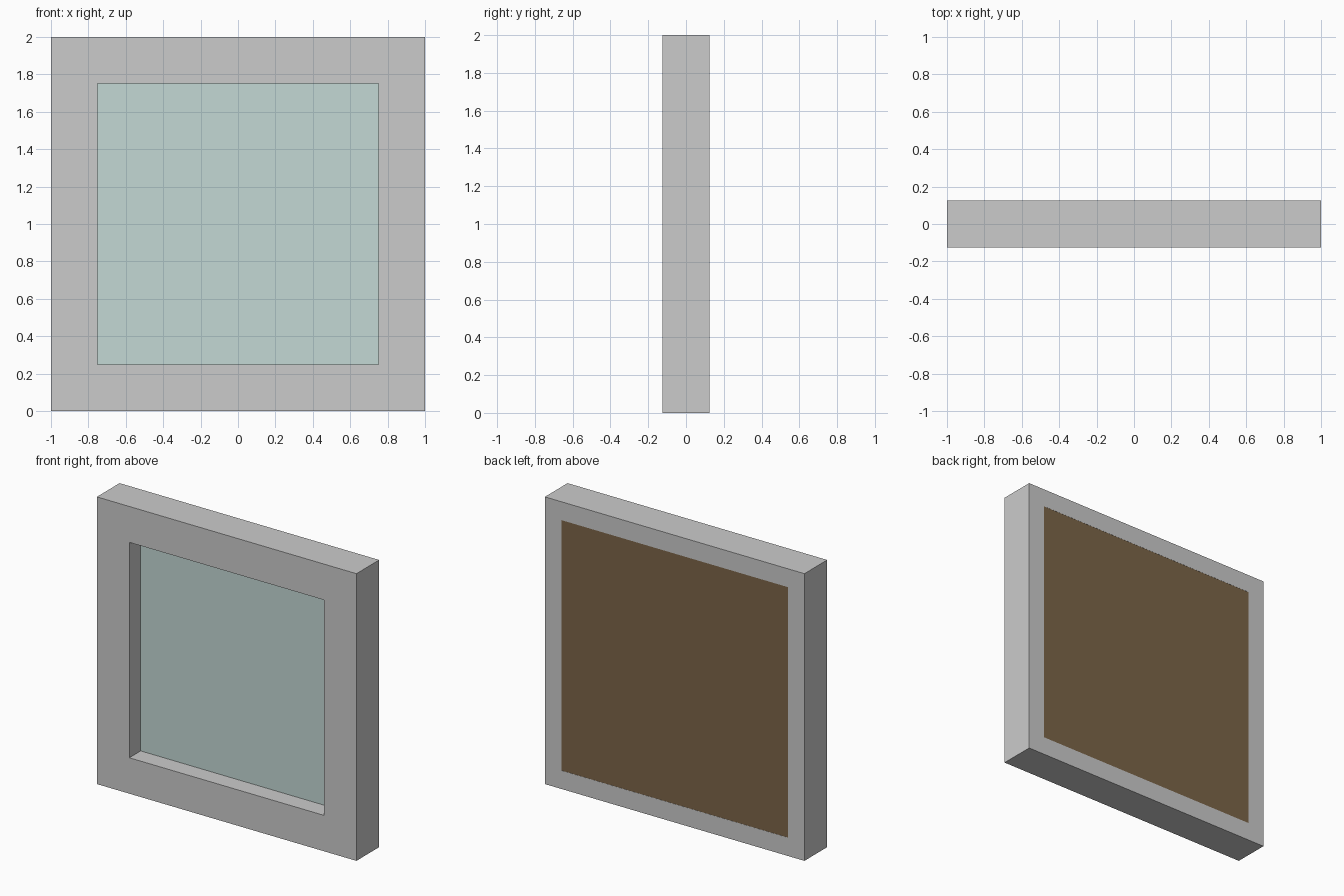
import bpy, bmesh

if "Cube" in bpy.data.objects:
    bpy.data.objects.remove(bpy.data.objects["Cube"])

def colour(obj, name, rgb):
    mat = bpy.data.materials.new(name)
    mat.diffuse_color = (*rgb, 1)
    mat.use_nodes = True
    mat.node_tree.nodes["Principled BSDF"].inputs["Base Color"].default_value = mat.diffuse_color
    obj.data.materials.append(mat)

def link(bm, name):
    bmesh.ops.recalc_face_normals(bm, faces=bm.faces)
    mesh = bpy.data.meshes.new(name)
    bm.to_mesh(mesh)
    bm.free()
    obj = bpy.data.objects.new(name, mesh)
    bpy.context.collection.objects.link(obj)
    return obj

def mitred_frame(name, profile):
    """Sweep a (half width, y) profile around a square centred at z = 1."""
    bm = bmesh.new()
    corners = [(-1, -1), (1, -1), (1, 1), (-1, 1)]
    rings = [[bm.verts.new((sx * h, y, 1 + sz * h)) for h, y in profile]
             for sx, sz in corners]
    n = len(profile)
    for i in range(4):
        a, b = rings[i], rings[(i + 1) % 4]
        for j in range(n):
            k = (j + 1) % n
            bm.faces.new((a[j], a[k], b[k], b[j]))
    return link(bm, name)

def panel(name, half, y0, y1):
    bm = bmesh.new()
    bmesh.ops.create_cube(bm, size=1)
    bmesh.ops.scale(bm, vec=(2 * half, y1 - y0, 2 * half), verts=bm.verts)
    bmesh.ops.translate(bm, vec=(0, (y0 + y1) / 2, 1), verts=bm.verts)
    return link(bm, name)

# Mitred frame with a stepped rabbet at the back
mitred_frame("frame", [(1, -0.125), (1, 0.125), (0.872, 0.125),
                       (0.872, 0.0), (0.75, 0.0), (0.75, -0.125)])

# Glass pane seated against the rabbet
glass = panel("glass_pane", 0.872, 0.0, 0.02)
colour(glass, "pale_glass", (0.55, 0.69, 0.66))

# Backing board, practically flush with the frame's back
board = panel("backing_board", 0.872, 0.02, 0.124)
colour(board, "brown_board", (0.20, 0.13, 0.066))
